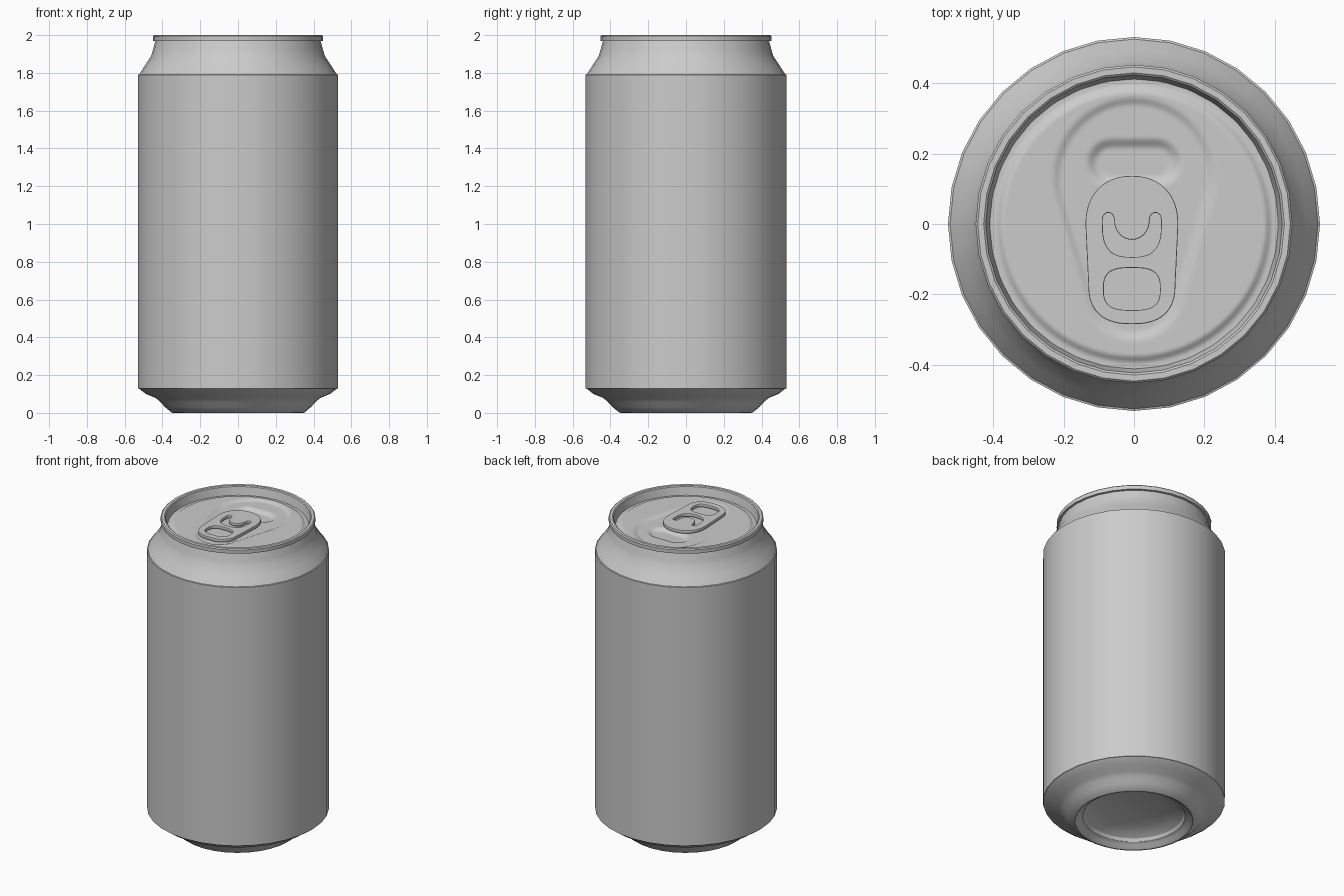
import bpy, bmesh, math
from math import cos, sin, pi, radians

if "Cube" in bpy.data.objects:
    bpy.data.objects.remove(bpy.data.objects["Cube"])

metal = bpy.data.materials.new("plain grey metal")
metal.diffuse_color = (0.6, 0.6, 0.6, 1)
metal.use_nodes = True
metal.node_tree.nodes["Principled BSDF"].inputs["Base Color"].default_value = metal.diffuse_color
SIDES = 32


def finish(obj, angle=30):
    if not obj.data.materials:
        obj.data.materials.append(metal)
    bpy.ops.object.select_all(action='DESELECT')
    obj.select_set(True)
    bpy.context.view_layer.objects.active = obj
    bpy.ops.object.shade_smooth_by_angle(angle=radians(angle))


def make(name, bm, angle=30):
    mesh = bpy.data.meshes.new(name)
    bm.to_mesh(mesh)
    bm.free()
    obj = bpy.data.objects.new(name, mesh)
    bpy.context.collection.objects.link(obj)
    finish(obj, angle)
    return obj


def lathe(name, profile, sides=SIDES, height=None, angle=30):
    """Spin (radius, z) points, listed so that faces point outward; r = 0 closes to a pole."""
    bm = bmesh.new()
    rings = []
    for r, z in profile:
        ring = []
        for i in range(1 if r == 0 else sides):
            t = 2 * pi * i / sides
            x, y = 0.995 * r * cos(t), r * sin(t)
            ring.append(bm.verts.new((x, y, height(x, y) if height else z)))
        rings.append(ring)
    for a, b in zip(rings, rings[1:]):
        for i in range(sides):
            j = (i + 1) % sides
            quad = [a[i % len(a)], a[j % len(a)], b[j % len(b)], b[i % len(b)]]
            bm.faces.new(list(dict.fromkeys(quad)))
    return make(name, bm, angle)


# Can wall, with a tiny step at each end
lathe("can_body", [(0.526, 0.128), (0.532, 0.13), (0.532, 1.79), (0.526, 1.792)])

# Base: domed underside, standing ring, stepped shoulder
dome = [(0.30 * sin(k * pi / 12), 0.03 + 0.07 * cos(k * pi / 12)) for k in range(7)]
lathe("can_base", dome + [(0.322, 0.02), (0.335, 0.004), (0.345, 0), (0.355, 0.003),
                          (0.39, 0.032), (0.415, 0.06), (0.44, 0.08),
                          (0.49, 0.10), (0.526, 0.128)])

# Neck and rolled rim, with the inner wall running down to the lid
lathe("neck_and_rim", [(0.526, 1.792), (0.495, 1.84), (0.462, 1.89), (0.452, 1.925),
                       (0.44, 1.968), (0.452, 1.97), (0.453, 1.994), (0.447, 2.0),
                       (0.43, 2.0), (0.424, 1.995), (0.412, 1.94), (0.395, 1.925)])


# Lid: pressed panel described by a height rule
def step(d, width):
    t = min(1, max(0, 0.5 - d / width))
    return t * t * (3 - 2 * t)


def teardrop(x, y):
    """Distance to a shape tapering from a wide circle to a narrow one."""
    r1, r2, h = 0.22, 0.125, 0.325
    px, py = abs(x), 0.13 - y
    b = (r1 - r2) / h
    a = math.sqrt(1 - b * b)
    k = a * py - b * px
    if k < 0:
        return math.hypot(px, py) - r1
    if k > a * h:
        return math.hypot(px, py - h) - r2
    return px * a + py * b - r1


def lid_height(x, y):
    r = math.hypot(x / 0.995, y)
    z = 1.957 - 0.013 * step(0.385 - r, 0.025)
    z -= 0.010 * step(teardrop(x, y), 0.03)
    hollow = math.hypot(max(abs(x) - 0.065, 0), y - 0.175) - 0.055
    return z - 0.016 * step(hollow, 0.035)


lathe("lid", [(0.412 * (1 - k / 64), 0) for k in range(65)], 128, lid_height, 60)


# Pull tab: flat outline with two openings
def arc(cx, cy, a, b, start, end, n=16, p=2.0):
    pts = []
    for i in range(n + 1):
        t = radians(start + (end - start) * i / n)
        c, s = cos(t), sin(t)
        pts.append((cx + a * math.copysign(abs(c) ** (2 / p), c),
                    cy + b * math.copysign(abs(s) ** (2 / p), s)))
    return pts


outline = arc(0, 0, 0.132, 0.137, 0, 180, 24, 2.2) + arc(0, -0.17, 0.124, 0.115, 180, 360, 24, 2.5)
finger_hole = arc(0, -0.185, 0.08, 0.06, 0, 359, 40, 3)
tongue_cut = (arc(0, 0, 0.083, 0.094, 180, 360, 24, 2.8) + arc(0.067, 0.014, 0.016, 0.018, 0, 180, 8)
              + arc(0, 0.008, 0.05, 0.053, 0, -180, 20) + arc(-0.067, 0.014, 0.016, 0.018, 0, 180, 8))

curve = bpy.data.curves.new("pull_tab", 'CURVE')
curve.dimensions = '2D'
curve.fill_mode = 'BOTH'
curve.extrude = 0.007
curve.bevel_depth = 0.003
curve.bevel_resolution = 1
curve.offset = -0.003
for pts in (outline, finger_hole, tongue_cut):
    clean = [p for i, p in enumerate(pts) if math.dist(p, pts[i - 1]) > 1e-4]
    spline = curve.splines.new('POLY')
    spline.points.add(len(clean) - 1)
    for pt, (x, y) in zip(spline.points, clean):
        pt.co = (x, y, 0, 1)
    spline.use_cyclic_u = True
tab = bpy.data.objects.new("pull_tab", curve)
tab.location = (-0.006, 0, 1.965)
bpy.context.collection.objects.link(tab)
bpy.ops.object.select_all(action='DESELECT')
tab.select_set(True)
bpy.context.view_layer.objects.active = tab
bpy.ops.object.convert(target='MESH')
finish(bpy.context.view_layer.objects.active)

# Rivet post under the tab
lathe("rivet", [(0.03, 1.94), (0.03, 1.96), (0, 1.96)], 24)
